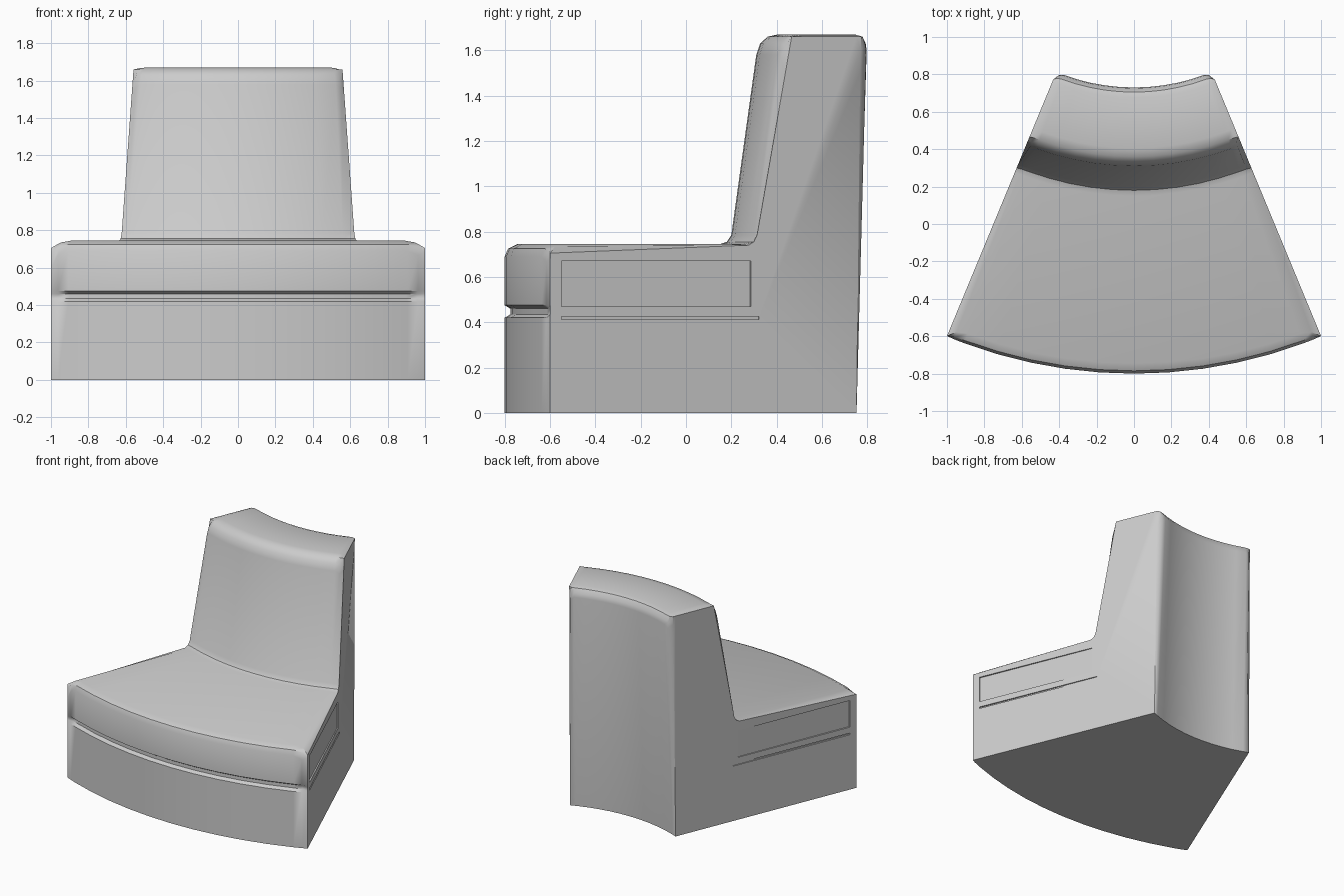
import bpy, bmesh
from math import sin, cos, radians

if "Cube" in bpy.data.objects:
    bpy.data.objects.remove(bpy.data.objects["Cube"])

CENTRE_Y = 1.815   # pivot of the curved bench
HALF = 22.5        # half of the wedge angle


def sweep(name, rings):
    """Skin a list of (angle in degrees, [(radius, z), ...]) rings, capped at both ends."""
    bm = bmesh.new()
    loops = []
    for ang, prof in rings:
        a = radians(ang)
        loops.append([bm.verts.new((r * sin(a), CENTRE_Y - r * cos(a), z)) for r, z in prof])
    n = len(loops[0])
    for p, q in zip(loops, loops[1:]):
        for i in range(n):
            j = (i + 1) % n
            bm.faces.new((p[i], p[j], q[j], q[i]))
    bm.faces.new(loops[0])
    bm.faces.new(loops[-1][::-1])
    bmesh.ops.recalc_face_normals(bm, faces=bm.faces)
    me = bpy.data.meshes.new(name)
    bm.to_mesh(me)
    bm.free()
    ob = bpy.data.objects.new(name, me)
    bpy.context.collection.objects.link(ob)
    return ob


# Padded cross-section: base, front groove, seat edge, backrest, rounded top
padded = [(1.15, 0), (2.615, 0), (2.615, .42), (2.59, .435), (2.59, .46), (2.615, .475),
          (2.615, .69), (2.60, .725), (2.56, .745), (1.665, .745), (1.635, .755), (1.615, .785),
          (1.505, 1.58), (1.488, 1.63), (1.455, 1.66), (1.41, 1.67),
          (1.14, 1.67), (1.11, 1.66), (1.09, 1.63), (1.085, 1.60)]
# Flat side cross-section: same points with crisp corners, slightly inset
side = [(1.15, 0), (2.613, 0), (2.613, .42), (2.613, .435), (2.613, .46), (2.613, .475),
        (2.613, .60), (2.613, .68), (2.613, .705), (1.665, .74), (1.64, .755), (1.625, .785),
        (1.49, 1.50), (1.475, 1.58), (1.46, 1.66), (1.41, 1.66),
        (1.15, 1.66), (1.127, 1.66), (1.13, 1.60), (1.133, 1.50)]


def blend(t):
    return [(a + (c - a) * t, b + (d - b) * t) for (a, b), (c, d) in zip(padded, side)]


# Curved bench body
half_rings = [(-HALF, 1), (-21.6, .25), (-20.3, 0)]
angles = half_rings + [(-20.3 + 40.6 * i / 10, 0) for i in range(1, 10)]
angles += [(-a, t) for a, t in reversed(half_rings)]
bench = sweep("curved_bench", [(a, blend(t)) for a, t in angles])


def rect(r0, r1, z0, z1):
    return [(r0, z0), (r1, z0), (r1, z1), (r0, z1)]


# Recessed panel and seam line on both sides
for s, word in ((-1, "left"), (1, "right")):
    for part, prof in (("panel", rect(1.655, 2.56, .47, .67)),
                       ("seam", rect(1.615, 2.56, .413, .425))):
        cutter = sweep(f"{word}_{part}_cutter", [(s * (HALF - .25), prof), (s * (HALF + 1), prof)])
        cutter.hide_render = True
        mod = bench.modifiers.new(part, 'BOOLEAN')
        mod.operation = 'DIFFERENCE'
        mod.solver = 'EXACT'
        mod.object = cutter
        bpy.context.view_layer.objects.active = bench
        bpy.ops.object.modifier_apply(modifier=mod.name)
        bpy.data.objects.remove(cutter)

bpy.ops.object.select_all(action='DESELECT')
bench.select_set(True)
bpy.context.view_layer.objects.active = bench
bpy.ops.object.shade_smooth_by_angle(angle=radians(35))
